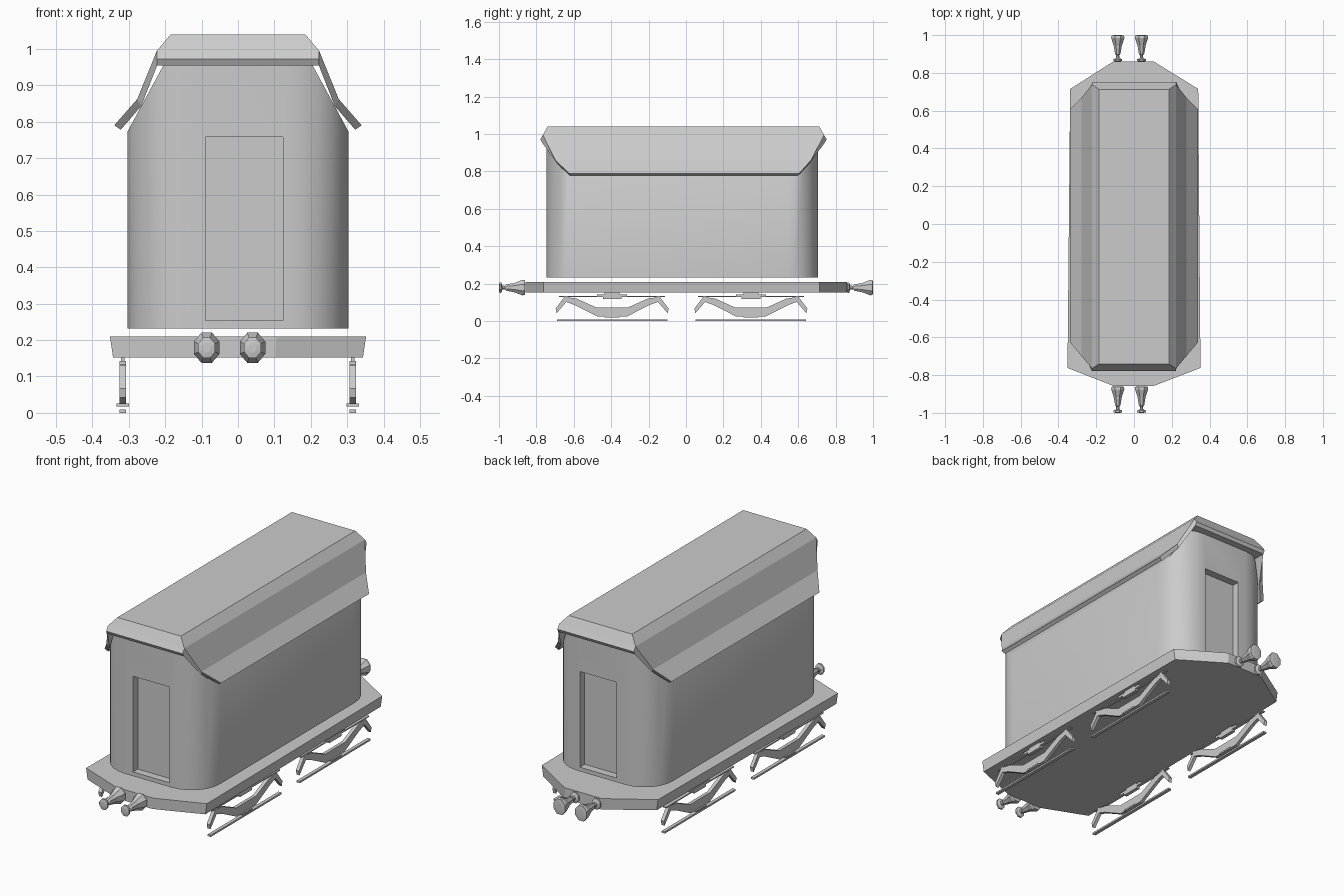
import bpy, bmesh, math
from mathutils import Vector

if "Cube" in bpy.data.objects:
    bpy.data.objects.remove(bpy.data.objects["Cube"])


def finish(name, bm, smooth=False):
    bmesh.ops.recalc_face_normals(bm, faces=bm.faces[:])
    me = bpy.data.meshes.new(name)
    bm.to_mesh(me)
    bm.free()
    ob = bpy.data.objects.new(name, me)
    bpy.context.collection.objects.link(ob)
    return ob


def loft(bm, rings, caps=True):
    vs = [[bm.verts.new(p) for p in r] for r in rings]
    n = len(vs[0])
    for a, b in zip(vs, vs[1:]):
        for i in range(n):
            bm.faces.new((a[i], a[(i + 1) % n], b[(i + 1) % n], b[i]))
    if caps:
        bm.faces.new(vs[0][::-1])
        bm.faces.new(vs[-1])
    return vs


def box(name, x0, x1, y0, y1, z0, z1):
    bm = bmesh.new()
    loft(bm, [[(x0, y0, z), (x1, y0, z), (x1, y1, z), (x0, y1, z)] for z in (z0, z1)])
    return finish(name, bm)


def activate(ob):
    bpy.ops.object.select_all(action='DESELECT')
    ob.select_set(True)
    bpy.context.view_layer.objects.active = ob


# Deck: eight-sided plate, slightly narrower underneath
plan = [(-.11, -.857), (.105, -.857), (.352, -.762), (.34, .715),
        (.105, .86), (-.11, .86), (-.338, .715), (-.352, -.762)]
bm = bmesh.new()
loft(bm, [[(x * s, y, z) for x, y in plan] for z, s in ((.152, .975), (.21, 1))])
finish("deck", bm)

# Cabin: rounded-corner plan, shoulders cut to follow the roof
W, YF, YB, R, SEG = .303, -.747, .706, .165, 6
outline = []
for cx, cy, a0 in ((W - R, YB - R, 0), (R - W, YB - R, 90), (R - W, YF + R, 180), (W - R, YF + R, 270)):
    for i in range(SEG + 1):
        a = math.radians(a0 + 90 * i / SEG)
        outline.append((cx + R * math.cos(a), cy + R * math.sin(a)))
bm = bmesh.new()
loft(bm, [[(x, y, z) for x, y in outline] for z in (.232, .956)])
for s in (1, -1):
    bmesh.ops.bisect_plane(bm, geom=bm.verts[:] + bm.edges[:] + bm.faces[:],
                           plane_co=(s * .205, 0, .955), plane_no=Vector((s * .12, 0, .065)),
                           clear_outer=True)
    bmesh.ops.holes_fill(bm, edges=bm.edges[:], sides=0)
cabin = finish("cabin", bm)

# Door recess at both ends
for y in (YF, YB):
    cutter = box("door_cutter", -.089, .124, y - .04, y + .04, .254, .758)
    cutter.hide_render = True
    activate(cabin)
    mod = cabin.modifiers.new("door", 'BOOLEAN')
    mod.operation, mod.solver, mod.object = 'DIFFERENCE', 'EXACT', cutter
    bpy.ops.object.modifier_apply(modifier=mod.name)
    bpy.data.objects.remove(cutter)
activate(cabin)
bpy.ops.object.shade_smooth_by_angle(angle=math.radians(30))

# Roof: bent shell with bevelled ends; (x, z, front y, back y) from eave to top and back inside
half = dict(E=(.34, .79, -.625, .605), M=(.277, .862, -.70, .67), S=(.223, .995, -.765, .738),
            T=(.185, 1.04, -.74, .713), P=(.223, .972, -.779, .752), C=(.222, .955, -.77, .743),
            m=(.266, .843, -.69, .66), e=(.322, .778, -.62, .60))
bm = bmesh.new()
v = {}
for k, (x, z, yf, yb) in half.items():
    for s in (1, -1):
        v[k, s, 0] = bm.verts.new((s * x, yf, z))
        v[k, s, 1] = bm.verts.new((s * x, yb, z))
for s in (1, -1):
    for a, b in ("EM", "MS", "ST", "Cm", "me", "eE"):
        bm.faces.new((v[a, s, 0], v[b, s, 0], v[b, s, 1], v[a, s, 1]))
    for end in (0, 1):
        bm.faces.new([v[k, s, end] for k in "MSPCm"])
        bm.faces.new([v[k, s, end] for k in "EMme"])
for k in "TC":
    bm.faces.new((v[k, 1, 0], v[k, -1, 0], v[k, -1, 1], v[k, 1, 1]))
for end in (0, 1):
    for a, b in ("TS", "SP", "PC"):
        bm.faces.new((v[a, 1, end], v[a, -1, end], v[b, -1, end], v[b, 1, end]))
finish("roof", bm)

# Buffers: small disc, shaft and flared cone, same direction at both ends
stations = [(0, .014), (.003, .030), (.012, .030), (.018, .012), (.032, .010),
            (.040, .018), (.085, .028), (.125, .045), (.138, .043), (.14, .022)]
for end, y0 in (("front", -1.0), ("back", .86)):
    for side, x in (("left", -.086), ("right", .04)):
        bm = bmesh.new()
        loft(bm, [[(x + .84 * r * math.cos(a), y0 + d, .179 + r * math.sin(a))
                   for a in [math.radians(45 * i + 22.5) for i in range(8)]]
                  for d, r in stations])
        finish(f"{end}_{side}_buffer", bm)

# Wheel frames: wavy beam, leaf spring stack, stem, bottom plate and runner
arm = [(.083, .072), (.19, .12), (.254, .13), (.302, .067), (.297, .042),
       (.245, .102), (.2, .086), (.078, .024)]
profile = arm + [(-y, z) for y, z in reversed(arm)]
for side, x in (("left", -.317), ("right", .315)):
    for end, yc in (("front", -.395), ("back", .347)):
        tag = f"{end}_{side}_"
        bm = bmesh.new()
        loft(bm, [[(x + dx, yc + y, z) for y, z in profile] for dx in (-.009, .009)])
        finish(tag + "frame_beam", bm)
        for part, hw, hl, z0, z1 in (("runner", .009, .295, 0, .009),
                                     ("bottom_plate", .017, .04, .018, .026),
                                     ("long_spring", .009, .283, .129, .135),
                                     ("middle_spring", .009, .08, .135, .142),
                                     ("short_spring", .009, .05, .117, .129),
                                     ("stem", .005, .04, .142, .155)):
            box(tag + part, x - hw, x + hw, yc - hl, yc + hl, z0, z1)
